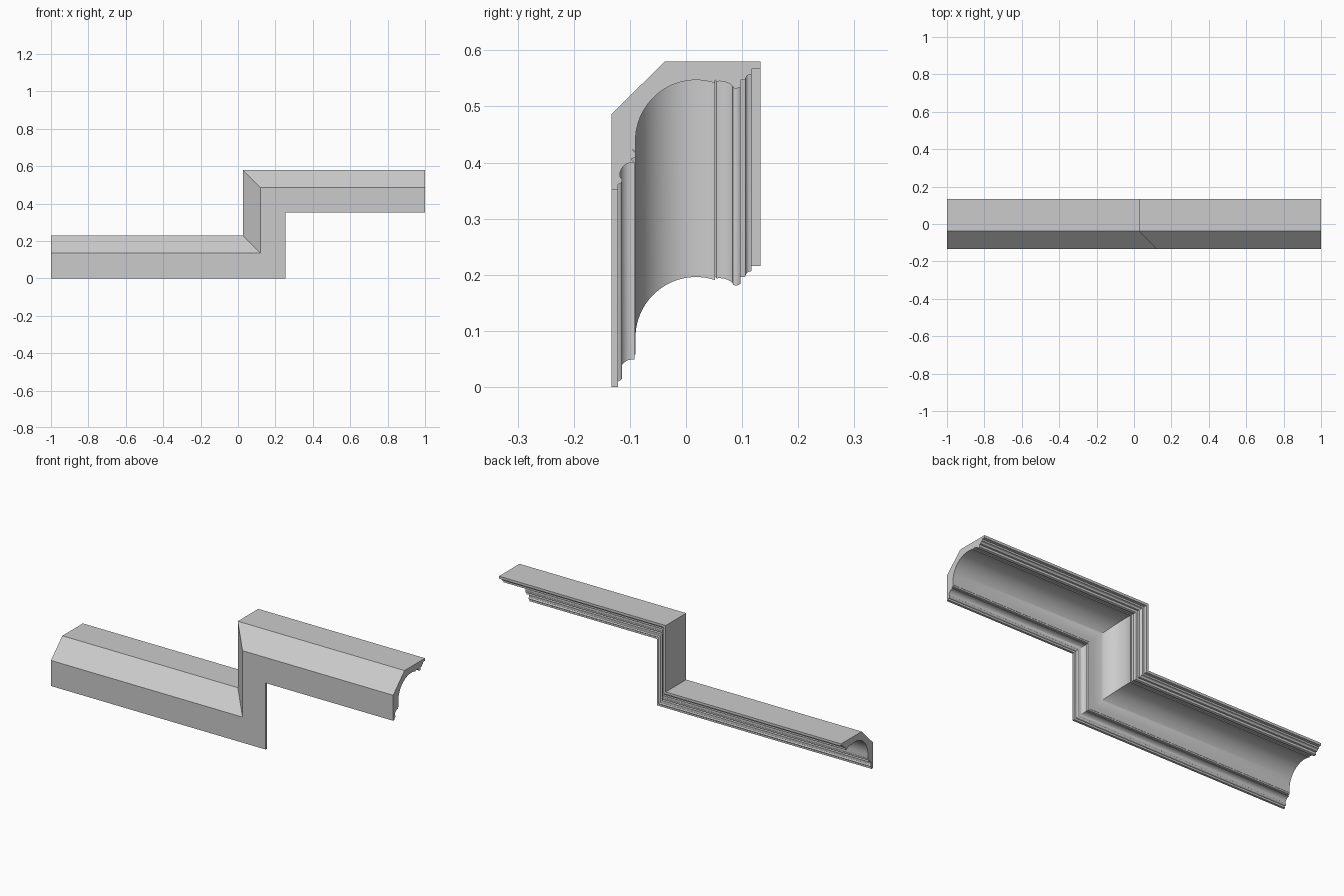
import bpy, bmesh
from math import cos, sin, radians

if "Cube" in bpy.data.objects:
    bpy.data.objects.remove(bpy.data.objects["Cube"])

RISE = 0.351     # height of the step
X_STEP = 0.2545  # outer side of the vertical run


def arc(cy, cv, ry, rv, a0, a1, n):
    """Points on an elliptical arc, angles in degrees."""
    return [(cy + ry * cos(radians(a0 + (a1 - a0) * i / n)),
             cv + rv * sin(radians(a0 + (a1 - a0) * i / n))) for i in range(n + 1)]


# moulding cross-section: (depth y, height v)
profile = [(-0.133, 0), (-0.133, 0.135), (-0.038, 0.229), (0.133, 0.229)]
# back lip and small steps
profile += [(0.133, 0.216), (0.117, 0.216), (0.117, 0.207)]
profile += arc(0.115, 0.197, 0.009, 0.009, 90, 180, 5)
profile += [(0.104, 0.196), (0.097, 0.196), (0.097, 0.184)]
# wave moulding
profile += arc(0.089, 0.193, 0.012, 0.012, 300, 245, 5)
profile += arc(0.060, 0.170, 0.030, 0.024, 40, 100, 6)
profile += [(0.052, 0.196), (0.052, 0.191)]
# large cove
profile += arc(0.018, 0.088, 0.108, 0.108, 72, 180, 24)
# quirk and lower cove
profile += [(-0.090, 0.067), (-0.096, 0.073), (-0.090, 0.066), (-0.090, 0.058)]
profile += arc(-0.089, 0.057, 0.009, 0.009, 190, 250, 4)[:1]
profile += arc(-0.096, 0.026, 0.022, 0.023, 80, 180, 8)
# bead and front fillet
profile += arc(-0.120, 0.017, 0.006, 0.006, 60, -60, 6)
profile += [(-0.121, 0.010), (-0.121, 0)]

# mitred stations along the stepped path
stations = [
    lambda y, v: (-1, y, v),
    lambda y, v: (X_STEP - v, y, v),
    lambda y, v: (X_STEP - v, y, RISE + v),
    lambda y, v: (1, y, RISE + v),
]

bm = bmesh.new()
rings = [[bm.verts.new(f(y, v)) for y, v in profile] for f in stations]
n = len(profile)
for a, b in zip(rings, rings[1:]):
    for i in range(n):
        j = (i + 1) % n
        bm.faces.new((a[i], a[j], b[j], b[i]))
# end caps
bm.faces.new(rings[0][::-1])
bm.faces.new(rings[-1])
bmesh.ops.recalc_face_normals(bm, faces=bm.faces)

mesh = bpy.data.meshes.new("stepped_moulding")
bm.to_mesh(mesh)
bm.free()
moulding = bpy.data.objects.new("stepped_moulding", mesh)
bpy.context.collection.objects.link(moulding)
bpy.context.view_layer.objects.active = moulding
moulding.select_set(True)
bpy.ops.object.shade_smooth_by_angle(angle=radians(30))
